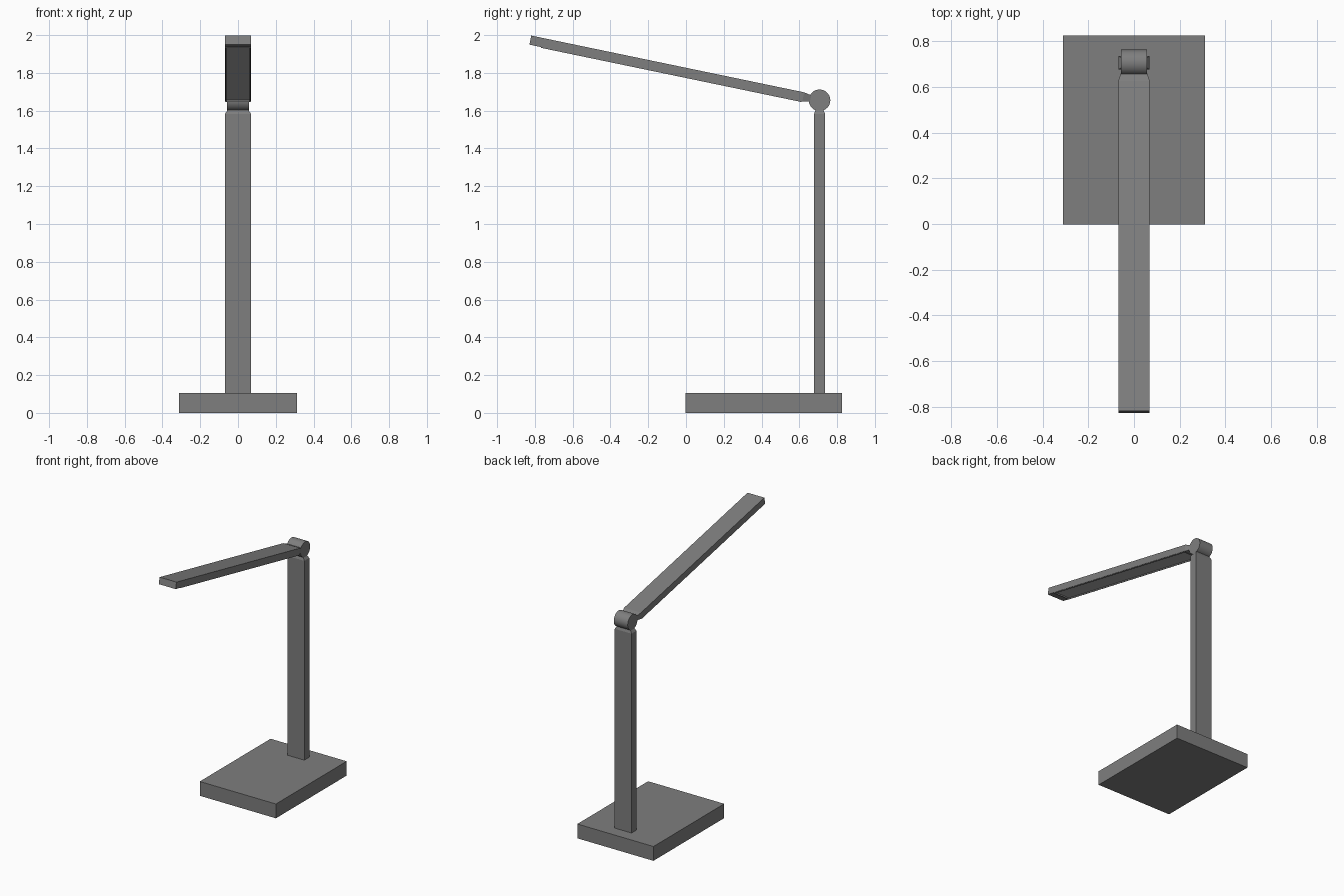
import bpy, bmesh, math
from mathutils import Matrix

if "Cube" in bpy.data.objects:
    bpy.data.objects.remove(bpy.data.objects["Cube"])

HINGE = (0, 0.707, 1.655)   # pivot of the arm
TILT = math.radians(11.75)  # arm rise toward the front


def material(name, value):
    mat = bpy.data.materials.new(name)
    mat.diffuse_color = (value, value, value, 1)
    mat.use_nodes = True
    mat.node_tree.nodes["Principled BSDF"].inputs["Base Color"].default_value = mat.diffuse_color
    return mat


grey = material("dark grey", 0.21)
light = material("light panel grey", 0.47)


def finish(bm, name, matrix=Matrix(), mats=(grey,)):
    bmesh.ops.recalc_face_normals(bm, faces=bm.faces)
    mesh = bpy.data.meshes.new(name)
    bm.to_mesh(mesh)
    bm.free()
    obj = bpy.data.objects.new(name, mesh)
    obj.matrix_world = matrix
    bpy.context.collection.objects.link(obj)
    for mat in mats:
        mesh.materials.append(mat)
    return obj


def loft(sections):
    """Rectangular sections (distance along z, half x, half y) joined in order."""
    bm = bmesh.new()
    rings = [[bm.verts.new((sx * hx, sy * hy, s))
              for sx, sy in ((-1, -1), (1, -1), (1, 1), (-1, 1))]
             for s, hx, hy in sections]
    for a, b in zip(rings, rings[1:]):
        for i in range(4):
            j = (i + 1) % 4
            bm.faces.new((a[i], a[j], b[j], b[i]))
    bm.faces.new(rings[0])
    bm.faces.new(rings[-1])
    bmesh.ops.recalc_face_normals(bm, faces=bm.faces)
    return bm


# Base slab
finish(loft([(0, 0.312, 0.4145), (0.106, 0.312, 0.4145)]), "base",
       Matrix.Translation((0, 0.4125, 0)))

# Post with chamfered top and a short neck into the hinge
finish(loft([(0.10, 0.069, 0.029), (1.583, 0.069, 0.029),
             (1.602, 0.056, 0.022), (1.64, 0.056, 0.022)]), "post",
       Matrix.Translation((0, HINGE[1], 0)))

# Hinge barrel
bm = bmesh.new()
bmesh.ops.create_cone(bm, cap_ends=True, segments=40, radius1=0.057,
                      radius2=0.057, depth=0.114)
hinge = finish(bm, "hinge", Matrix.Translation(HINGE) @ Matrix.Rotation(math.pi / 2, 4, 'Y'))
bpy.context.view_layer.objects.active = hinge
hinge.select_set(True)
bpy.ops.object.shade_smooth_by_angle(angle=math.radians(35))

# Lamp arm: local z runs outward from the hinge, local -y is the underside
bm = loft([(0.0, 0.056, 0.016), (0.045, 0.056, 0.016),
           (0.088, 0.069, 0.0245), (1.564, 0.069, 0.0245)])
under = max((f for f in bm.faces if f.normal.y < -0.9), key=lambda f: f.calc_area())

# Thin raised frame around the light, set back from the tip
bmesh.ops.inset_individual(bm, faces=[under], thickness=0.005)
for v in under.verts:
    if v.co.z > 1:
        v.co.z = 1.50
bmesh.ops.inset_individual(bm, faces=[under], thickness=0.0005, depth=0.004)

# Recessed lighter panel inside the frame
bmesh.ops.inset_individual(bm, faces=[under], thickness=0.005)
bmesh.ops.inset_individual(bm, faces=[under], thickness=0.0005, depth=-0.009)
under.material_index = 1

finish(bm, "lamp_arm",
       Matrix.Translation(HINGE) @ Matrix.Rotation(math.pi / 2 - TILT, 4, 'X'),
       (grey, light))
